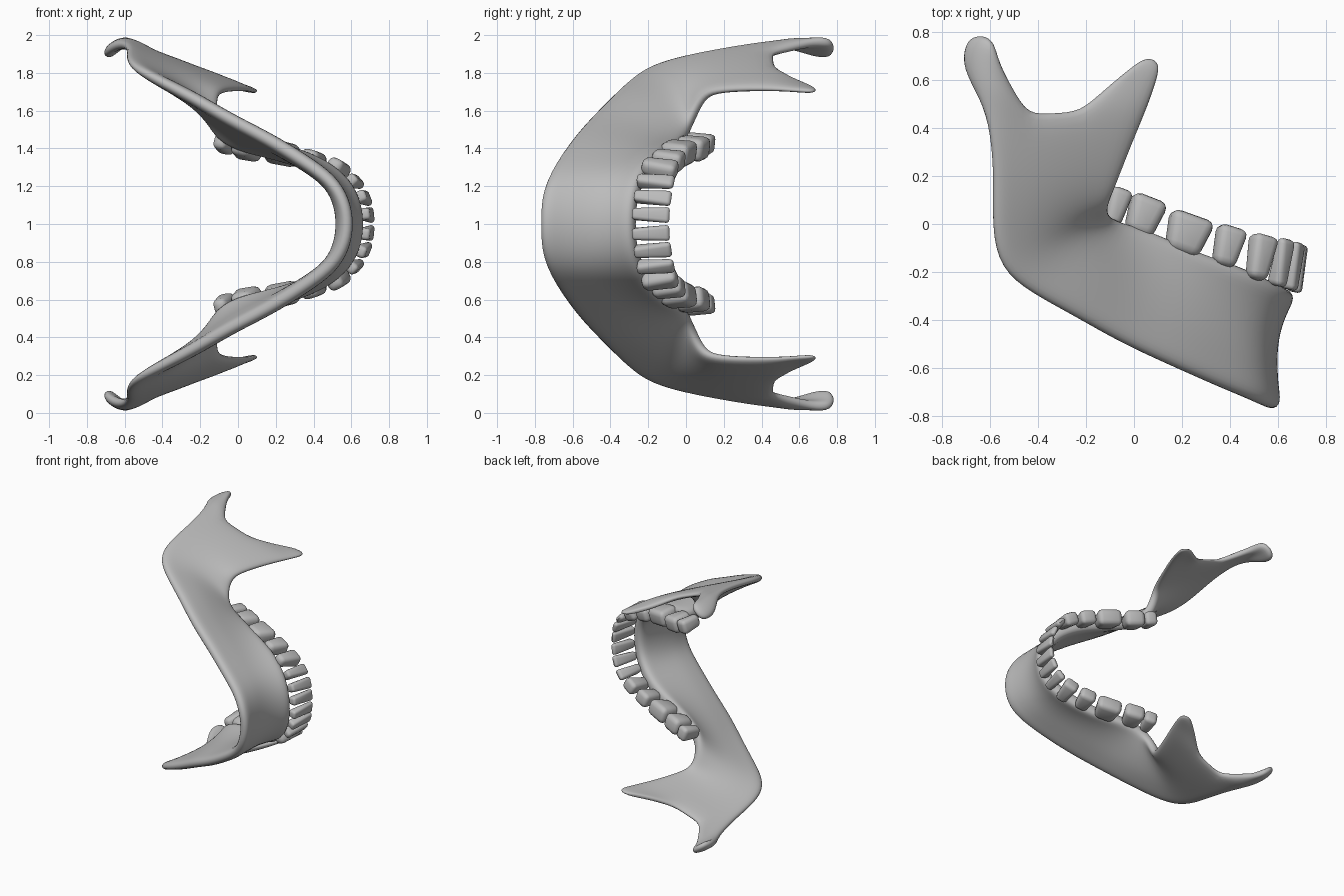
import bpy, bmesh
from mathutils import Vector, Matrix

cube = bpy.data.objects.get("Cube")
if cube:
    bpy.data.objects.remove(cube)

mat = bpy.data.materials.new("bone grey")
mat.use_nodes = True
colour = (0.5, 0.5, 0.5, 1)
mat.diffuse_color = colour
mat.node_tree.nodes["Principled BSDF"].inputs["Base Color"].default_value = colour


def finish(name, bm):
    """Turn a half mesh into an object mirrored across the middle plane z = 1."""
    mesh = bpy.data.meshes.new(name)
    bm.to_mesh(mesh)
    bm.free()
    mesh.materials.append(mat)
    for p in mesh.polygons:
        p.use_smooth = True
    ob = bpy.data.objects.new(name, mesh)
    bpy.context.collection.objects.link(ob)
    ob.location.z = 1
    mirror = ob.modifiers.new("mirror", "MIRROR")
    mirror.use_axis = (False, False, True)
    mirror.use_clip = True
    mirror.merge_threshold = 0.002
    return ob


# Jaw sections from chin to ramus: lower border, middle, upper border
sections = [
    ((.59, -.77, 0), (.565, -.52, 0), (.64, -.27, 0)),
    ((.565, -.768, .13), (.545, -.51, .13), (.62, -.262, .13)),
    ((.49, -.735, .24), (.49, -.47, .23), (.55, -.225, .235)),
    ((.34, -.675, .34), (.38, -.42, .31), (.42, -.165, .32)),
    ((.15, -.59, .46), (.2, -.34, .41), (.24, -.11, .375)),
    ((-.05, -.5, .56), (0, -.24, .49), (.06, -.03, .4)),
    ((-.25, -.385, .675), (-.16, -.15, .6), (-.09, .01, .45)),
    ((-.43, -.29, .765), (-.3, -.07, .69), (-.12, .05, .58)),
    ((-.56, -.19, .83), (-.34, 0, .76), (-.11, .09, .67)),
    ((-.595, -.02, .88), (-.34, .12, .81), (-.08, .15, .7)),
    ((-.585, .2, .92), (-.33, .27, .84), (-.02, .3, .71)),
    ((-.605, .43, .955), (-.34, .47, .87), (.05, .46, .71)),
]
# Extra rows beyond the notch
condyle_rows = [
    ((-.665, .56, .94), (-.59, .56, .975), (-.5, .56, .925)),
    ((-.72, .67, .89), (-.64, .68, .965), (-.56, .67, .965)),
    ((-.69, .775, .88), (-.63, .795, .94), (-.58, .76, .975)),
]
coronoid_rows = [
    ((-.13, .555, .765), (-.04, .58, .74), (.09, .57, .705)),
    ((.02, .68, .715), (.07, .7, .705), (.115, .67, .7)),
]
COLS = 7
body_thick = (.07, .08, .085, .08, .08, .09, .11)
ramus_thick = .05

bm = bmesh.new()
thickness = []


def add_row(points, widths):
    thickness.extend(widths)
    return [bm.verts.new(p) for p in points]


def bridge(a, b):
    for i in range(len(a) - 1):
        bm.faces.new((a[i], a[i + 1], b[i + 1], b[i]))


rows = []
for k, (low, mid, top) in enumerate(sections):
    low, mid, top = map(Vector, (low, mid, top))
    pts = []
    for i in range(COLS):
        t = i / (COLS - 1)
        pts.append(low * (1 - t) * (1 - 2 * t) + mid * 4 * t * (1 - t) + top * t * (2 * t - 1))
    blend = min(1, max(0, (k - 5) / 4))
    rows.append(add_row(pts, [w + (ramus_thick - w) * blend for w in body_thick]))
    if k:
        bridge(rows[-2], rows[-1])

for extra, start, width in ((condyle_rows, 0, .06), (coronoid_rows, 4, .035)):
    last = rows[-1][start:start + 3]
    for pts in extra:
        new = add_row(pts, [width] * 3)
        bridge(last, new)
        last = new

jaw = finish("jaw_bone", bm)
group = jaw.vertex_groups.new(name="thickness")
widest = max(thickness)
for i, w in enumerate(thickness):
    group.add([i], w / widest, "REPLACE")
solid = jaw.modifiers.new("thickness", "SOLIDIFY")
solid.thickness = widest
solid.offset = 0
solid.vertex_group = "thickness"
jaw.modifiers.new("smooth", "SUBSURF").levels = 2
jaw.modifiers["smooth"].render_levels = 2

# Teeth: centre, then length along the row, depth and height
teeth = [
    ((.685, -.185, .05), (.085, .065, .2)),
    ((.665, -.175, .14), (.085, .07, .2)),
    ((.615, -.16, .225), (.085, .08, .2)),
    ((.525, -.14, .295), (.115, .1, .19)),
    ((.39, -.095, .34), (.13, .11, .17)),
    ((.22, -.045, .38), (.195, .13, .17)),
    ((.04, .03, .405), (.16, .13, .17)),
    ((-.075, .07, .43), (.1, .11, .16)),
]
centres = [Vector(c) for c, _ in teeth]
before_first = Vector((centres[0].x, centres[0].y, -centres[0].z))
for i, (c, size) in enumerate(teeth):
    prev = centres[i - 1] if i else before_first
    along = (centres[min(i + 1, len(teeth) - 1)] - prev).normalized()
    front = i < 3
    up = Vector((.2 if front else .05, 1, 0 if front else -.12))
    up = (up - along * up.dot(along)).normalized()
    depth = up.cross(along)
    frame = Matrix((along, depth, up)).transposed()
    bm = bmesh.new()
    bmesh.ops.create_cube(bm, size=1)
    for v in bm.verts:
        x, y, z = v.co
        if z < 0:
            x *= .72
            y *= 1 if front else .8
        elif front:
            y *= .55
        v.co = centres[i] + frame @ Vector((x * size[0], y * size[1], z * size[2]))
    bmesh.ops.recalc_face_normals(bm, faces=bm.faces)
    tooth = finish(f"tooth_{i + 1}", bm)
    bevel = tooth.modifiers.new("rounding", "BEVEL")
    bevel.width = .3 * min(size[:2])
    bevel.segments = 3
